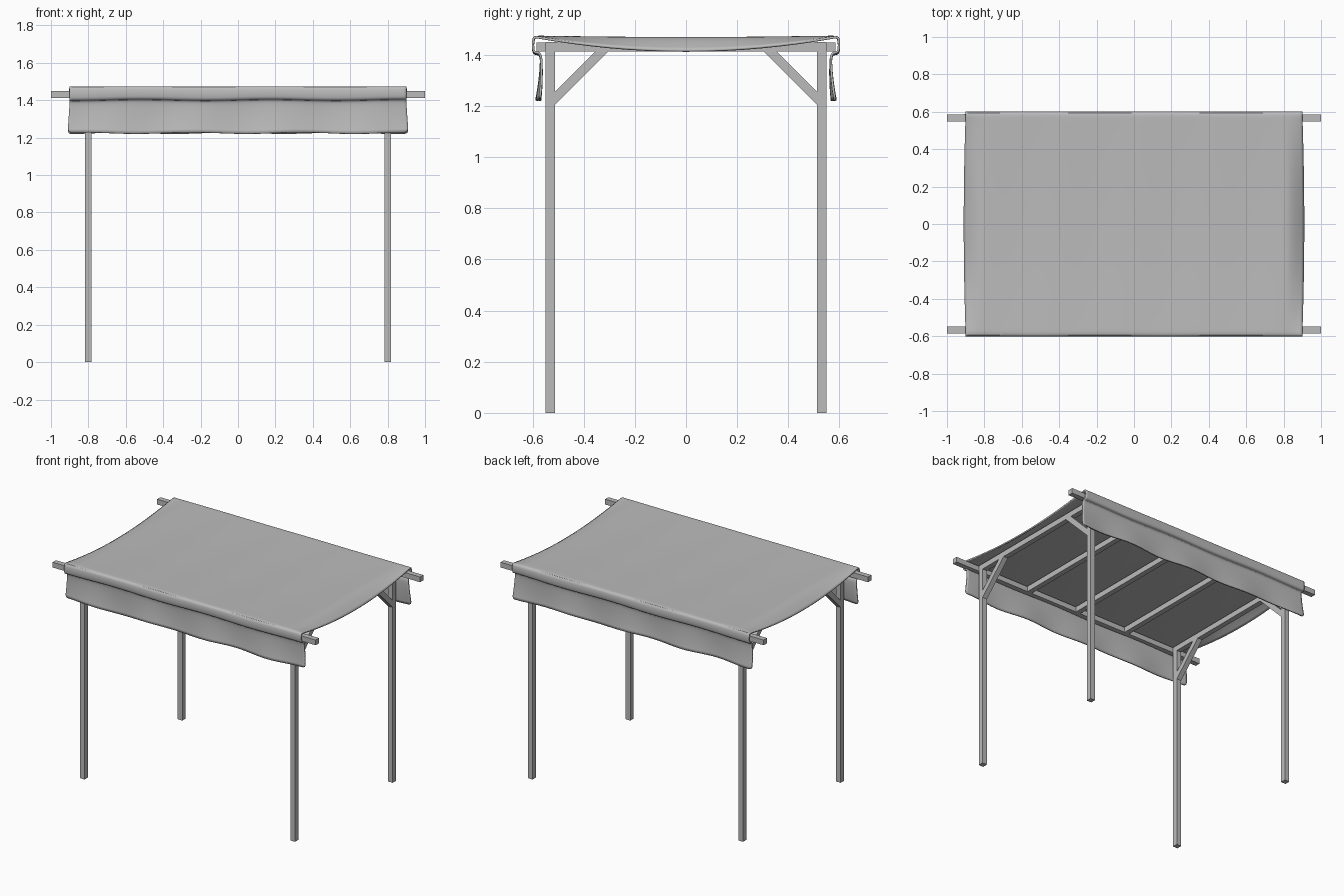
import bpy, bmesh, math
from mathutils import Vector

old = bpy.data.objects.get("Cube")
if old:
    bpy.data.objects.remove(old, do_unlink=True)

grey = bpy.data.materials.new("plain grey")
grey.use_nodes = True
colour = (0.5, 0.5, 0.5, 1)
grey.diffuse_color = colour
grey.node_tree.nodes["Principled BSDF"].inputs["Base Color"].default_value = colour


def finish(name, bm):
    bmesh.ops.recalc_face_normals(bm, faces=bm.faces)
    mesh = bpy.data.meshes.new(name)
    bm.to_mesh(mesh)
    bm.free()
    mesh.materials.append(grey)
    obj = bpy.data.objects.new(name, mesh)
    bpy.context.collection.objects.link(obj)
    return obj


def box(name, low, high):
    bm = bmesh.new()
    bmesh.ops.create_cube(bm, size=1)
    low, high = Vector(low), Vector(high)
    for v in bm.verts:
        v.co = (low + high) / 2 + v.co * (high - low)
    return finish(name, bm)


def brace(name, x, side):
    # Diagonal strut with mitred ends, extruded across x
    outline = [(0.512, 1.205), (0.512, 1.255), (0.355, 1.412), (0.305, 1.412)]
    bm = bmesh.new()
    face = bm.faces.new([bm.verts.new((x - HALF, side * y, z)) for y, z in outline])
    out = bmesh.ops.extrude_face_region(bm, geom=[face])
    moved = [g for g in out["geom"] if isinstance(g, bmesh.types.BMVert)]
    bmesh.ops.translate(bm, vec=(2 * HALF, 0, 0), verts=moved)
    return finish(name, bm)


HALF = 0.018
BEAM_X = 0.8

# Timber frame
for side, end in ((-1, "front"), (1, "back")):
    rail = sorted((side * 0.549, side * 0.585))
    box(end + "_rail", (-1, rail[0], 1.413), (1, rail[1], 1.449))
    post = sorted((side * 0.512, side * 0.549))
    for hand, x in (("right", -BEAM_X), ("left", BEAM_X)):
        box(f"{end}_{hand}_post", (x - HALF, post[0], 0), (x + HALF, post[1], 1.412))
        brace(f"{end}_{hand}_brace", x, side)
for i in range(5):
    x = (i - 2) * BEAM_X / 2
    box(f"cross_beam_{i + 1}", (x - HALF, -0.549, 1.412), (x + HALF, 0.549, 1.45))

# Cloth section: hanging flap, wrap round the rail, then the roof span
half = [(0.586, 1.225), (0.58, 1.26), (0.574, 1.31), (0.571, 1.36), (0.571, 1.392),
        (0.577, 1.402), (0.594, 1.402), (0.603, 1.412), (0.603, 1.462), (0.594, 1.474),
        (0.575, 1.475), (0.53, 1.474), (0.44, 1.473), (0.3, 1.471), (0.15, 1.47)]
section = [(-y, z) for y, z in half] + [(0, 1.47)] + [(y, z) for y, z in reversed(half)]


def drape(u, y, z):
    x = 0.9 * u
    hang = max(0, (1.39 - z) / 0.165)
    if hang:
        # Ripples and ragged hem of the flap
        side = 1 if y > 0 else -1
        y += side * hang * 0.007 * (math.sin(14 * x + side) - 0.6)
        z += hang * 0.004 * math.sin(11 * x + 2 * side)
        x *= 1 + 0.012 * hang
    elif z > 1.465:
        # Sag between beams and droop beyond the outer beams
        span = max(0, 1 - (y / 0.59) ** 2)
        over = max(0, (abs(x) - 0.815) / 0.085)
        sag = 0.004 * math.sin(math.pi * x / 0.4) ** 2 * (over == 0)
        z -= span * (sag + 0.052 * over ** 1.3)
        x *= 1 + 0.012 * span
    else:
        z += 0.003 * math.sin(9 * x)
    return x, y, z


bm = bmesh.new()
COLUMNS = 64
rows = [[bm.verts.new(drape(2 * i / COLUMNS - 1, y, z)) for i in range(COLUMNS + 1)]
        for y, z in section]
for a, b in zip(rows, rows[1:]):
    for i in range(COLUMNS):
        bm.faces.new((a[i], a[i + 1], b[i + 1], b[i]))
cloth = finish("canopy_cloth", bm)
# Make sure the thickness grows inwards from the outer skin
top = max(cloth.data.polygons, key=lambda p: p.center.z)
if top.normal.z < 0:
    cloth.data.flip_normals()
smooth = cloth.modifiers.new("smooth", "SUBSURF")
smooth.levels = smooth.render_levels = 1
thick = cloth.modifiers.new("thickness", "SOLIDIFY")
thick.thickness = 0.009
thick.offset = -1
bpy.context.view_layer.objects.active = cloth
cloth.select_set(True)
bpy.ops.object.shade_smooth_by_angle(angle=math.radians(50))
